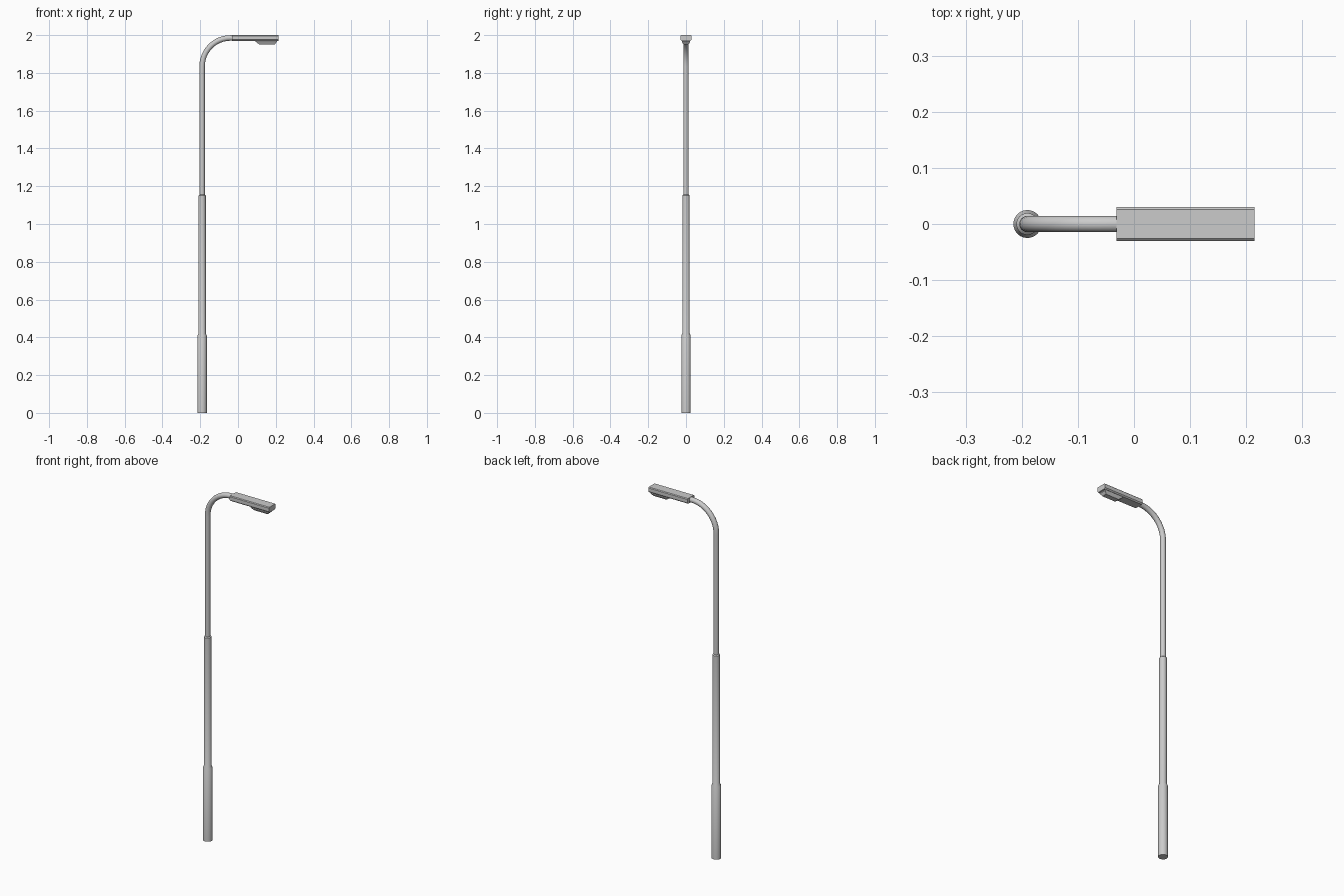
import bpy, bmesh, math
from mathutils import Vector

if "Cube" in bpy.data.objects:
    bpy.data.objects.remove(bpy.data.objects["Cube"])

POLE_X = -0.19
ARM_Z = 1.985


def make_object(name, bm, smooth=False):
    bmesh.ops.recalc_face_normals(bm, faces=bm.faces)
    mesh = bpy.data.meshes.new(name)
    bm.to_mesh(mesh)
    bm.free()
    obj = bpy.data.objects.new(name, mesh)
    bpy.context.collection.objects.link(obj)
    if smooth:
        bpy.ops.object.select_all(action='DESELECT')
        obj.select_set(True)
        bpy.context.view_layer.objects.active = obj
        bpy.ops.object.shade_smooth_by_angle(angle=math.radians(35))
    return obj


def loft(name, rings, smooth=False):
    """Skin a list of equal-length point rings and cap both ends."""
    bm = bmesh.new()
    loops = [[bm.verts.new(p) for p in ring] for ring in rings]
    n = len(loops[0])
    for a, b in zip(loops, loops[1:]):
        for i in range(n):
            j = (i + 1) % n
            bm.faces.new((a[i], a[j], b[j], b[i]))
    bm.faces.new(loops[0])
    bm.faces.new(loops[-1])
    return make_object(name, bm, smooth)


def circle(center, radius, tilt=0.0, sides=24):
    """Ring across a path in the xz plane; tilt 0 is up, 90 degrees is +x."""
    u = Vector((math.cos(tilt), 0, -math.sin(tilt)))
    v = Vector((0, 1, 0))
    return [Vector(center) + radius * (u * math.cos(t) + v * math.sin(t))
            for t in (2 * math.pi * i / sides for i in range(sides))]


def rectangle(x0, x1, half_y, z):
    return [(x0, -half_y, z), (x1, -half_y, z), (x1, half_y, z), (x0, half_y, z)]


# Stepped pole and curved arm, one continuous tube
steps = [(0, 0.025), (0.41, 0.025), (0.42, 0.0195), (1.15, 0.0195), (1.155, 0.0145)]
rings = [circle((POLE_X, 0, z), r) for z, r in steps]
bend = 0.15
for i in range(13):
    a = math.pi / 2 * i / 12
    center = (POLE_X + bend * (1 - math.cos(a)), 0, ARM_Z - bend + bend * math.sin(a))
    rings.append(circle(center, 0.0145, a))
rings.append(circle((-0.025, 0, ARM_Z), 0.0145, math.pi / 2))
loft("pole_and_arm", rings, smooth=True)

# Lamp housing: bar with chamfered long edges
section = [(-0.024, 1.97), (0.024, 1.97), (0.03, 1.976), (0.03, 1.996),
           (0.026, 2.0), (-0.026, 2.0), (-0.03, 1.996), (-0.03, 1.976)]
loft("lamp_housing", [[(x, y, z) for y, z in section] for x in (-0.031, 0.215)])

# Tapered lamp lens under the free end
loft("lamp_lens", [rectangle(0.093, 0.206, 0.022, 1.972),
                   rectangle(0.093, 0.206, 0.022, 1.965),
                   rectangle(0.112, 0.195, 0.014, 1.951)])
